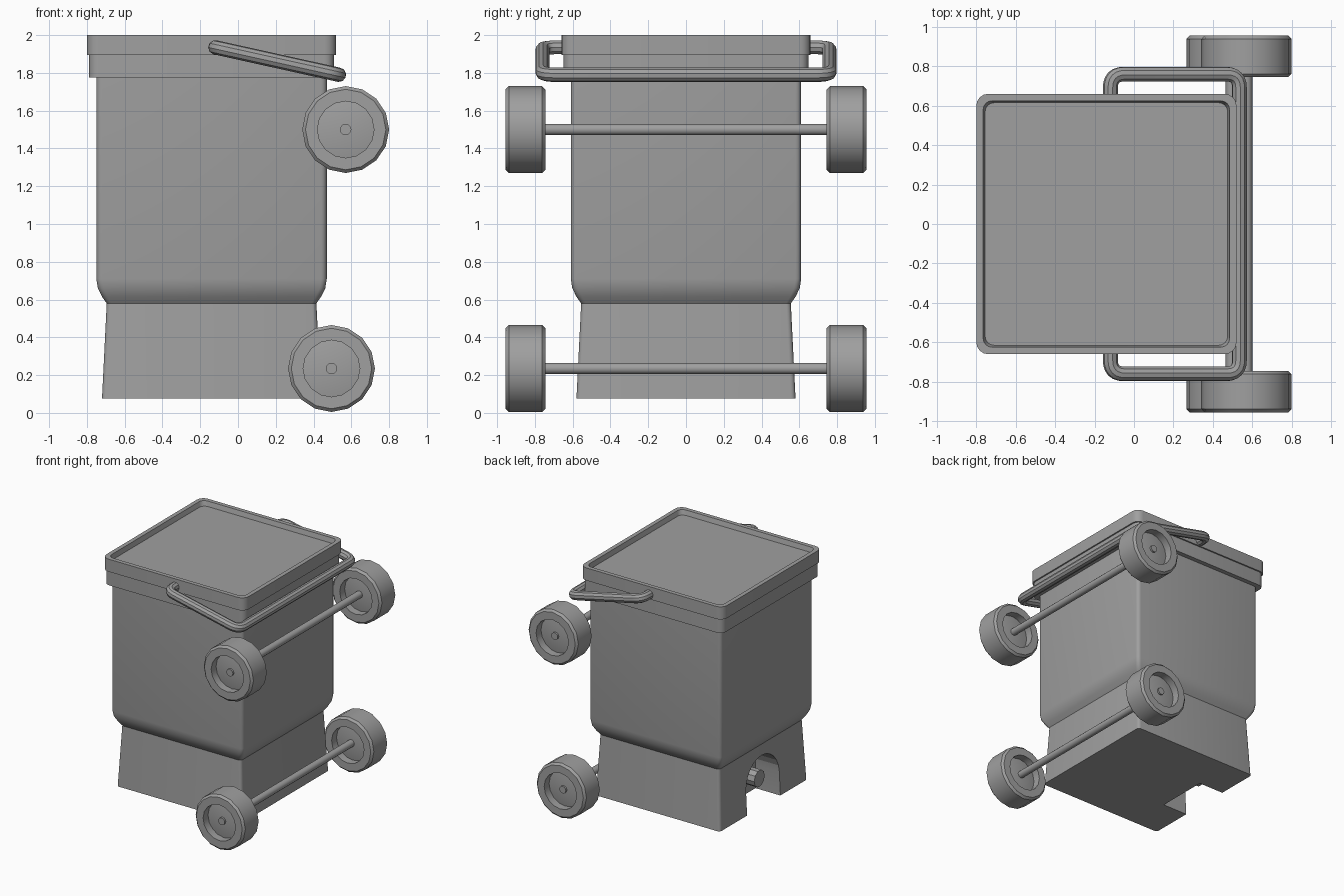
import bpy, bmesh, math
from mathutils import Vector, Matrix

cube = bpy.data.objects.get("Cube")
if cube:
    bpy.data.objects.remove(cube, do_unlink=True)

grey = bpy.data.materials.new("plain grey")
grey.use_nodes = True
COLOUR = (0.35, 0.35, 0.35, 1)
grey.diffuse_color = COLOUR
grey.node_tree.nodes["Principled BSDF"].inputs["Base Color"].default_value = COLOUR

CX = -0.14  # centre of the bin along x


def finish(obj, smooth=True):
    if not obj.data.materials:
        obj.data.materials.append(grey)
    bpy.ops.object.select_all(action='DESELECT')
    obj.select_set(True)
    bpy.context.view_layer.objects.active = obj
    if smooth:
        bpy.ops.object.shade_smooth_by_angle(angle=math.radians(32))
    return obj


def make(name, bm, smooth=True):
    bmesh.ops.remove_doubles(bm, verts=bm.verts, dist=1e-5)
    bmesh.ops.recalc_face_normals(bm, faces=bm.faces)
    mesh = bpy.data.meshes.new(name)
    bm.to_mesh(mesh)
    bm.free()
    obj = bpy.data.objects.new(name, mesh)
    bpy.context.collection.objects.link(obj)
    return finish(obj, smooth)


def rounded_square(half, radius, steps=4):
    pts = []
    for q in range(4):
        mid = math.pi / 4 + q * math.pi / 2
        c = half - radius
        cx = math.copysign(c, math.cos(mid))
        cy = math.copysign(c, math.sin(mid))
        for i in range(steps + 1):
            a = (q + i / steps) * math.pi / 2
            pts.append((cx + radius * math.cos(a), cy + radius * math.sin(a)))
    return pts


def bridge(bm, rings):
    for a, b in zip(rings, rings[1:]):
        n = len(a)
        for i in range(n):
            j = (i + 1) % n
            bm.faces.new((a[i], a[j], b[j], b[i]))
    bm.faces.new(rings[0][::-1])
    bm.faces.new(rings[-1])


def square_loft(name, sections):
    """Stack rounded squares given as (half width, height, corner radius)."""
    bm = bmesh.new()
    bridge(bm, [[bm.verts.new((CX + x, y, z)) for x, y in rounded_square(h, r)]
                for h, z, r in sections])
    return make(name, bm)


def lathe(name, profile, sides, loc, axis):
    """Spin (radius, offset) points round an axis through loc."""
    bm = bmesh.new()
    rings = []
    for r, t in profile:
        rings.append([bm.verts.new((r * math.sin(2 * math.pi * i / sides),
                                    r * math.cos(2 * math.pi * i / sides), t))
                      for i in range(sides)])
    bridge(bm, rings)
    turn = Vector((0, 0, 1)).rotation_difference(Vector(axis)).to_matrix().to_4x4()
    bm.transform(Matrix.Translation(loc) @ turn)
    return make(name, bm)


# Bin body: tapered foot, rounded shoulder, straight walls
body = square_loft("bin_body", [
    (0.58, 0.075, 0.025), (0.555, 0.58, 0.025), (0.58, 0.615, 0.03),
    (0.602, 0.66, 0.03), (0.61, 0.71, 0.03), (0.61, 1.9, 0.03)])

# Arched recess in the foot
bm = bmesh.new()
arch = [(0.22, -0.1)]
arch += [(0.22 * math.cos(i * math.pi / 12), 0.27 + 0.22 * math.sin(i * math.pi / 12))
         for i in range(13)]
arch.append((-0.22, -0.1))
bridge(bm, [[bm.verts.new((x, y, z)) for y, z in arch] for x in (-0.9, -0.49)])
cutter = make("recess_cutter", bm, smooth=False)
cutter.hide_render = True
cut = body.modifiers.new("recess", 'BOOLEAN')
cut.operation = 'DIFFERENCE'
cut.solver = 'EXACT'
cut.object = cutter
bpy.context.view_layer.objects.active = body
bpy.ops.object.modifier_apply(modifier=cut.name)
bpy.data.objects.remove(cutter, do_unlink=True)
finish(body)

# Round peg inside the recess
lathe("recess_peg", [(0.07, -0.1), (0.07, 0.1)], 10, (-0.58, 0, 0.29), (1, 0, 0))

# Lid with stepped skirt and sunken top
square_loft("lid", [
    (0.648, 1.775, 0.05), (0.648, 1.895, 0.05), (0.66, 1.895, 0.06), (0.66, 2.0, 0.06),
    (0.625, 2.0, 0.045), (0.615, 1.96, 0.045)])


# Tubular handle with rounded corners
def fillet(points, radius, steps=6):
    pts = [Vector(p) for p in points]
    out = [pts[0]]
    for a, b, c in zip(pts, pts[1:], pts[2:]):
        start = b + (a - b).normalized() * radius
        end = b + (c - b).normalized() * radius
        for i in range(steps + 1):
            t = i / steps
            out.append(start * (1 - t) ** 2 + b * 2 * t * (1 - t) + end * t ** 2)
    return out + [pts[-1]]


side = [(-0.12, 0.62, 1.935), (-0.12, 0.76, 1.935), (0.535, 0.76, 1.79)]
path = fillet(side + [(x, -y, z) for x, y, z in reversed(side)], 0.07)
curve = bpy.data.curves.new("handle", 'CURVE')
curve.dimensions = '3D'
curve.bevel_depth = 0.038
curve.bevel_resolution = 3
curve.use_fill_caps = True
spline = curve.splines.new('POLY')
spline.points.add(len(path) - 1)
for point, co in zip(spline.points, path):
    point.co = (*co, 1)
handle = bpy.data.objects.new("handle", curve)
bpy.context.collection.objects.link(handle)
finish(handle, smooth=False)
bpy.ops.object.convert(target='MESH')
finish(bpy.context.view_layer.objects.active)

# Two axles, each with a pair of dished wheels
half_wheel = [(0, 0.065), (0.15, 0.04), (0.15, 0.105), (0.213, 0.105), (0.23, 0.088)]
wheel = half_wheel + [(r, -t) for r, t in reversed(half_wheel)]
for level, x, z in (("upper", 0.57, 1.5), ("lower", 0.495, 0.235)):
    lathe(level + "_axle", [(0.03, -0.925), (0.03, 0.925)], 12, (x, 0, z), (0, 1, 0))
    for end, s in (("left", 1), ("right", -1)):
        lathe(f"{level}_{end}_wheel", wheel, 16, (x, s * 0.85, z), (0, 1, 0))
